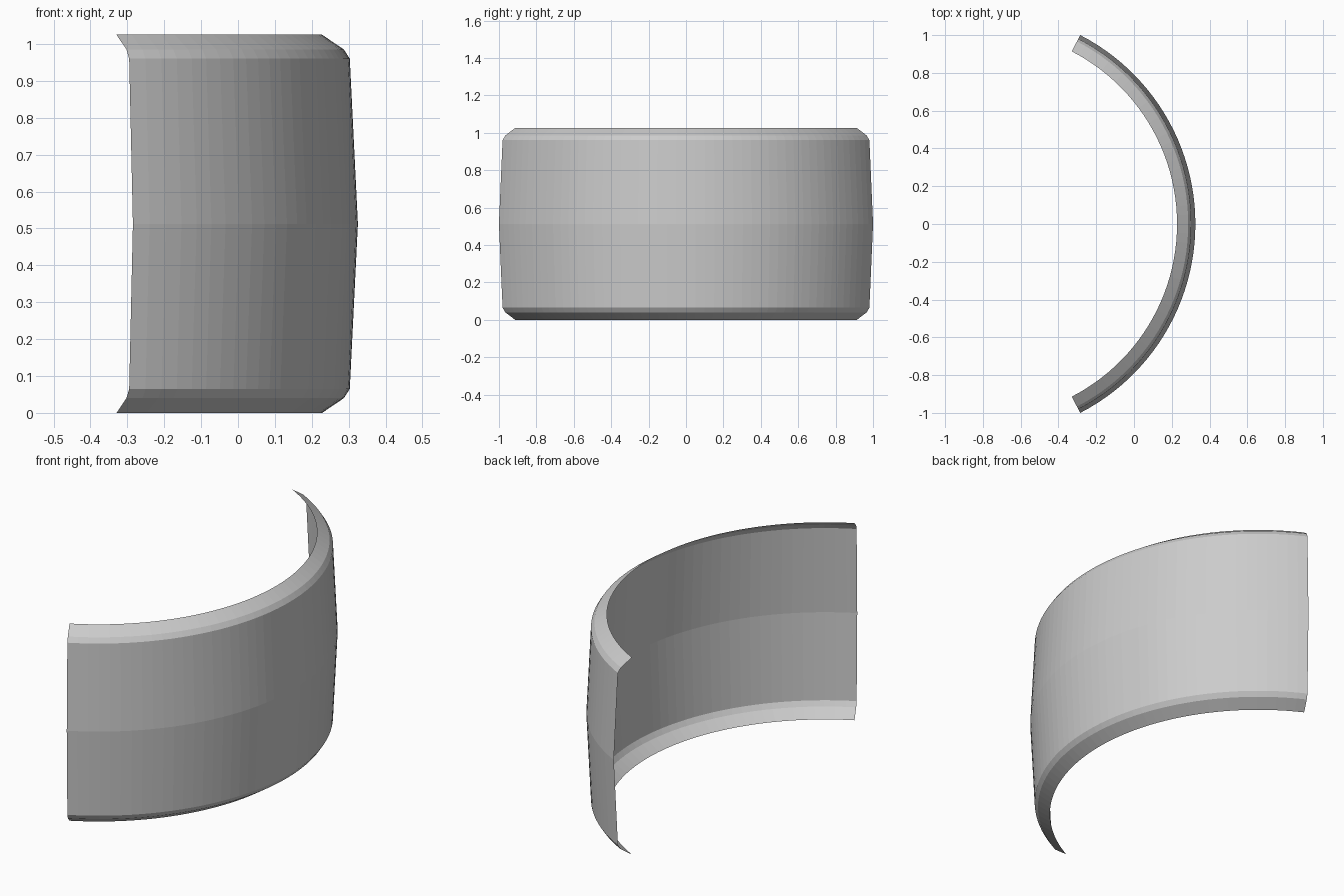
import bpy, bmesh, math

cube = bpy.data.objects.get("Cube")
if cube:
    bpy.data.objects.remove(cube, do_unlink=True)

# Plain grey finish
grey = bpy.data.materials.new("light_grey")
grey.use_nodes = True
colour = (0.6, 0.6, 0.6, 1)
grey.diffuse_color = colour
grey.node_tree.nodes["Principled BSDF"].inputs["Base Color"].default_value = colour

# Lower half of the cross-section (radius, height), mirrored about mid height
HEIGHT = 1.025
AXIS_X = -0.8
HALF_ANGLE = math.radians(62.75)
SEGMENTS = 48
lower = [(1.028, 0), (1.087, 0.04), (1.103, 0.065)]
profile = lower + [(1.125, HEIGHT / 2)] + [(r, HEIGHT - z) for r, z in reversed(lower)]

# Sweep the cross-section around the vertical axis as an open sheet
bm = bmesh.new()
columns = []
for i in range(SEGMENTS + 1):
    a = HALF_ANGLE * (2 * i / SEGMENTS - 1)
    columns.append([bm.verts.new((AXIS_X + r * math.cos(a), r * math.sin(a), z))
                    for r, z in profile])
for c, d in zip(columns, columns[1:]):
    for j in range(len(profile) - 1):
        bm.faces.new((c[j], d[j], d[j + 1], c[j + 1]))

mesh = bpy.data.meshes.new("curved_panel")
bm.to_mesh(mesh)
bm.free()
mesh.materials.append(grey)
panel = bpy.data.objects.new("curved_panel", mesh)
bpy.context.collection.objects.link(panel)
